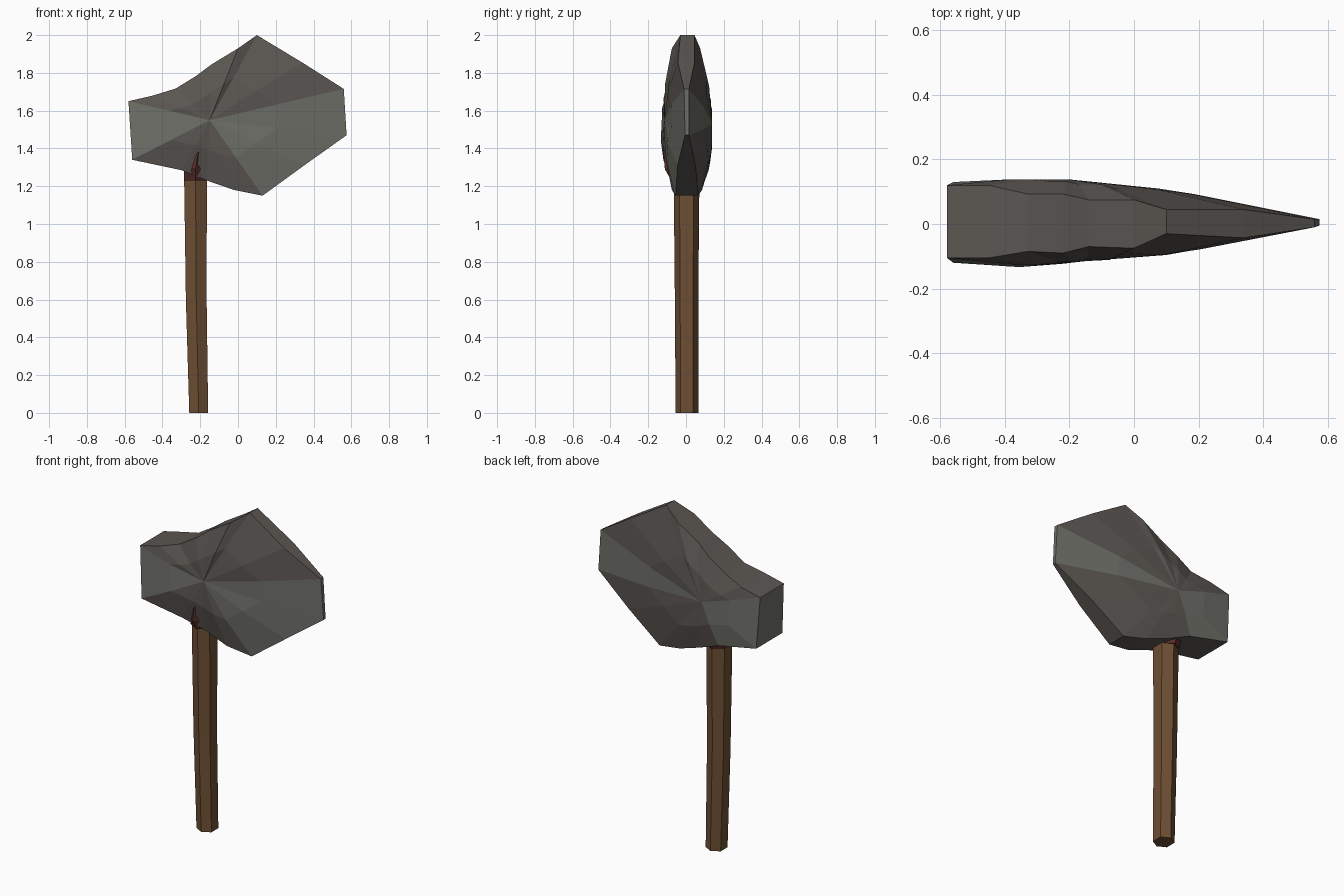
import bpy, bmesh
from mathutils import Vector

if "Cube" in bpy.data.objects:
    bpy.data.objects.remove(bpy.data.objects["Cube"])


def material(name, rgb):
    m = bpy.data.materials.new(name)
    m.diffuse_color = (*rgb, 1)
    m.use_nodes = True
    m.node_tree.nodes["Principled BSDF"].inputs["Base Color"].default_value = m.diffuse_color
    return m


dark_stone = material("dark warm grey", (0.105, 0.095, 0.085))
light_stone = material("light grey", (0.16, 0.16, 0.142))
wood = material("brown wood", (0.155, 0.077, 0.034))
red = material("dark red", (0.11, 0.03, 0.028))


def finish(bm, name, mats):
    bmesh.ops.recalc_face_normals(bm, faces=bm.faces)
    me = bpy.data.meshes.new(name)
    bm.to_mesh(me)
    bm.free()
    for m in mats:
        me.materials.append(m)
    ob = bpy.data.objects.new(name, me)
    bpy.context.collection.objects.link(ob)
    return ob


# Axe head: outline (x, z, front y, back y), clockwise from the poll's top corner
outline = [
    (-0.58, 1.65, -0.105, 0.12), (-0.45, 1.68, -0.105, 0.12),
    (-0.33, 1.717, -0.085, 0.093), (-0.22, 1.785, -0.09, 0.093),
    (-0.14, 1.845, -0.07, 0.075), (0.0, 1.93, -0.075, 0.075),
    (0.10, 2.0, -0.03, 0.045), (0.34, 1.855, -0.043, 0.045),
    (0.56, 1.715, -0.01, 0.015), (0.575, 1.47, -0.005, 0.015),
    (0.35, 1.31, -0.045, 0.05), (0.13, 1.15, -0.055, 0.065),
    (-0.02, 1.18, -0.075, 0.085), (-0.165, 1.23, -0.07, 0.10),
    (-0.30, 1.285, -0.10, 0.12), (-0.56, 1.34, -0.12, 0.13),
]
n = len(outline)
bm = bmesh.new()
rims = []
# Each cheek: outer rim, slightly bulged middle ring and a centre point
for side, centre, light in ((2, Vector((-0.15, -0.115, 1.55)), (8, 9, 10, 15)),
                            (3, Vector((-0.20, 0.138, 1.53)), (8, 14, 15))):
    sign = -1 if side == 2 else 1
    hub = bm.verts.new(centre)
    rim, mid = [], []
    for p in outline:
        edge = Vector((p[0], p[side], p[1]))
        rim.append(bm.verts.new(edge))
        m = edge.lerp(centre, 0.5)
        m.y = sign * min(abs(m.y) + 0.016, 0.138)
        mid.append(bm.verts.new(m))
    for i in range(n):
        j = (i + 1) % n
        for vs in ((rim[i], rim[j], mid[j], mid[i]), (mid[i], mid[j], hub)):
            bm.faces.new(vs).material_index = int(i in light)
    rims.append(rim)
# Strip joining the two cheeks
for i in range(n):
    j = (i + 1) % n
    f = bm.faces.new((rims[0][i], rims[0][j], rims[1][j], rims[1][i]))
    f.material_index = int(i in (8, 15))
finish(bm, "axe_head", [dark_stone, light_stone])


def hex_loft(name, rings, mat):
    """Six-sided loft; each ring is (z, x centre, y centre, half x, half y)."""
    bm = bmesh.new()
    loops = []
    for z, cx, cy, hx, hy in rings:
        pts = ((0, -1), (1, -0.55), (1, 0.55), (0, 1), (-1, 0.55), (-1, -0.55))
        loops.append([bm.verts.new((cx + a * hx, cy + b * hy, z)) for a, b in pts])
    for lo, hi in zip(loops, loops[1:]):
        for i in range(6):
            j = (i + 1) % 6
            bm.faces.new((lo[i], lo[j], hi[j], hi[i]))
    bm.faces.new(loops[0])
    bm.faces.new(loops[-1])
    return finish(bm, name, [mat])


# Slightly bent handle
hex_loft("handle", [(0, -0.208, 0.005, 0.05, 0.06),
                    (0.60, -0.221, 0.003, 0.055, 0.062),
                    (1.23, -0.225, 0.003, 0.06, 0.068)], wood)
# Red flared collar wedged into the head
hex_loft("collar", [(1.23, -0.225, 0.0, 0.061, 0.078),
                    (1.29, -0.225, 0.0, 0.062, 0.112),
                    (1.38, -0.21, 0.0, 0.02, 0.119)], red)
